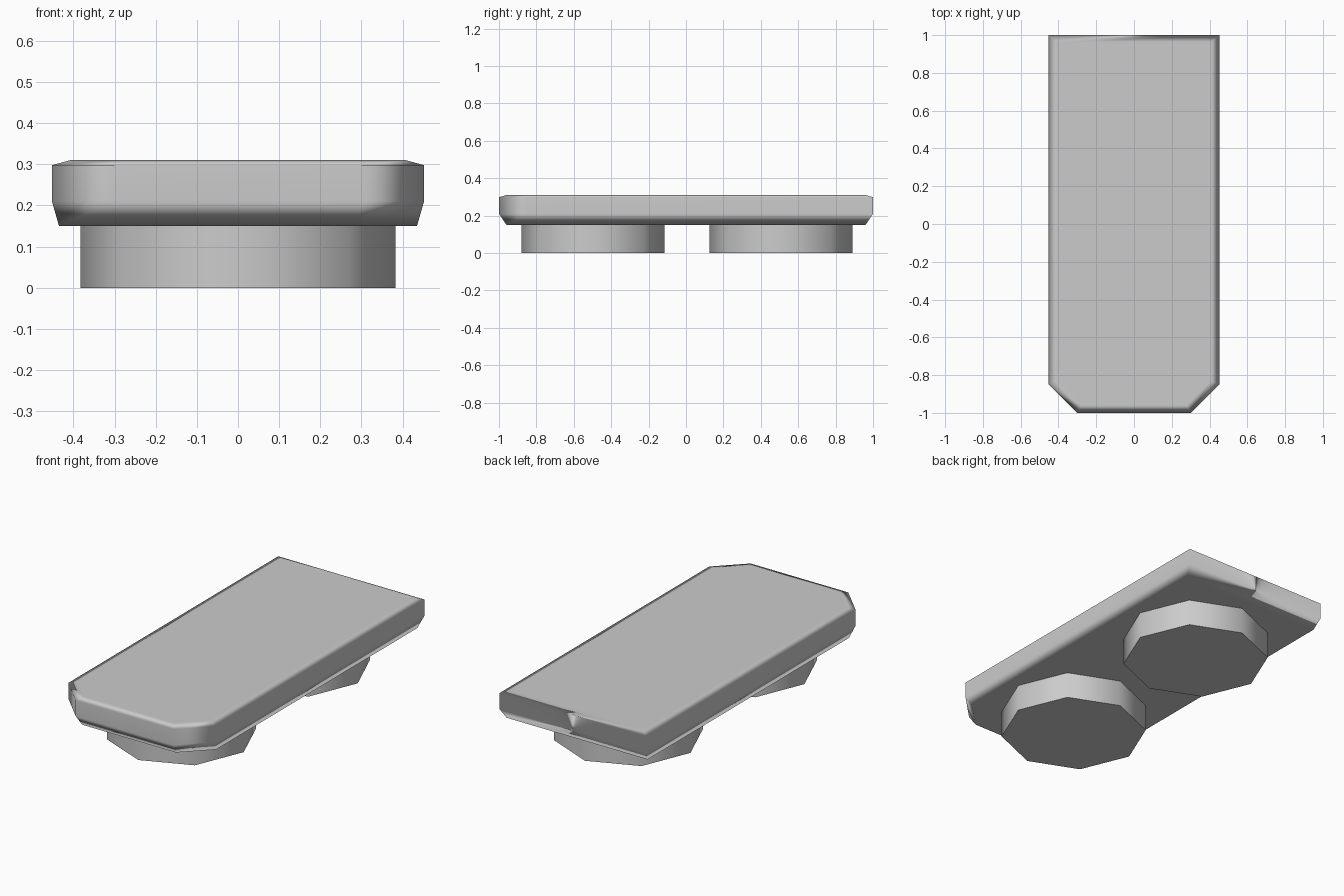
import bpy
import bmesh
import math
from mathutils import Matrix

cube = bpy.data.objects.get("Cube")
if cube:
    bpy.data.objects.remove(cube, do_unlink=True)

grey = bpy.data.materials.new("plain_grey")
grey.use_nodes = True
colour = (0.6, 0.6, 0.6, 1)
grey.diffuse_color = colour
grey.node_tree.nodes["Principled BSDF"].inputs["Base Color"].default_value = colour


def finish(bm, name, smooth_angle):
    bmesh.ops.recalc_face_normals(bm, faces=bm.faces)
    mesh = bpy.data.meshes.new(name)
    bm.to_mesh(mesh)
    bm.free()
    mesh.materials.append(grey)
    obj = bpy.data.objects.new(name, mesh)
    bpy.context.collection.objects.link(obj)
    bpy.ops.object.select_all(action="DESELECT")
    obj.select_set(True)
    bpy.context.view_layer.objects.active = obj
    bpy.ops.object.shade_smooth_by_angle(angle=math.radians(smooth_angle))
    return obj


def outline(x, y, cut):
    """Rectangle with the two front corners cut off."""
    return [(x, y), (-x, y), (-x, cut - y), (cut - x, -y), (x - cut, -y), (x, cut - y)]


# Slab: stacked outlines from the tapered underside to the bevelled top
levels = [(0.15, 0.435, 0.96, 0.145), (0.21, 0.452, 1.0, 0.15),
          (0.298, 0.452, 1.0, 0.15), (0.31, 0.408, 0.96, 0.13)]
bm = bmesh.new()
rings = [[bm.verts.new((px, py, z)) for px, py in outline(x, y, cut)]
         for z, x, y, cut in levels]
bm.faces.new(rings[0])
bm.faces.new(rings[-1])
for low, high in zip(rings, rings[1:]):
    for i in range(len(low)):
        j = (i + 1) % len(low)
        bm.faces.new((low[i], low[j], high[j], high[i]))
slab = finish(bm, "slab", 180)
weighted = slab.modifiers.new("weighted_normals", "WEIGHTED_NORMAL")
weighted.weight = 80

# Eight-sided feet under each half
for name, y in (("front_foot", -0.497), ("back_foot", 0.508)):
    bm = bmesh.new()
    bmesh.ops.create_cone(bm, cap_ends=True, segments=8, radius1=0.383, radius2=0.383,
                          depth=0.15, matrix=Matrix.Translation((0, y, 0.075)))
    finish(bm, name, 60)
